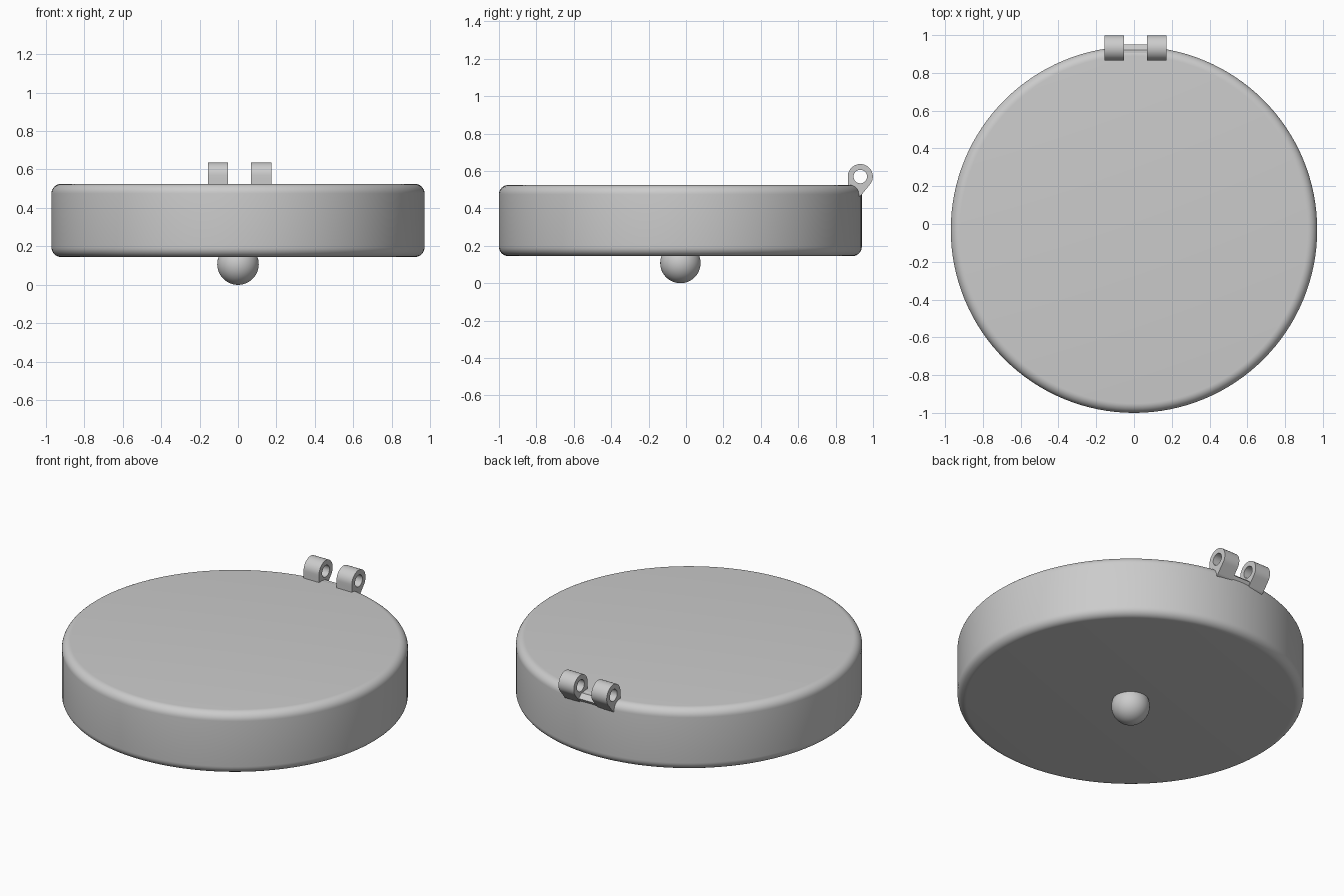
import bpy, bmesh, math
from mathutils import Vector

cube = bpy.data.objects.get("Cube")
if cube:
    bpy.data.objects.remove(cube, do_unlink=True)

grey = bpy.data.materials.new("plain grey")
grey.use_nodes = True
COLOUR = (0.6, 0.6, 0.6, 1)
grey.diffuse_color = COLOUR
grey.node_tree.nodes["Principled BSDF"].inputs["Base Color"].default_value = COLOUR

CENTRE_Y = -0.03
HINGE_Y, HINGE_Z = 0.932, 0.57


def finish(name, bm, angle=35):
    bmesh.ops.recalc_face_normals(bm, faces=bm.faces)
    mesh = bpy.data.meshes.new(name)
    bm.to_mesh(mesh)
    bm.free()
    mesh.materials.append(grey)
    obj = bpy.data.objects.new(name, mesh)
    bpy.context.collection.objects.link(obj)
    bpy.ops.object.select_all(action='DESELECT')
    obj.select_set(True)
    bpy.context.view_layer.objects.active = obj
    bpy.ops.object.shade_smooth_by_angle(angle=math.radians(angle))
    return obj


def extrude_x(bm, outline, x0, x1):
    """Extrude a closed (y, z) outline along x."""
    face = bm.faces.new([bm.verts.new((x0, y, z)) for y, z in outline])
    new = bmesh.ops.extrude_face_region(bm, geom=[face])["geom"]
    bmesh.ops.translate(bm, vec=(x1 - x0, 0, 0),
                        verts=[v for v in new if isinstance(v, bmesh.types.BMVert)])


# Round body with rolled edges: spun half profile
bm = bmesh.new()
R, BOTTOM, TOP, ROLL = 0.97, 0.145, 0.525, 0.05
profile = [(0, BOTTOM)]
for cz, start in ((BOTTOM + ROLL, -90), (TOP - ROLL, 0)):
    for i in range(9):
        a = math.radians(start + i * 90 / 8)
        profile.append((R - ROLL + ROLL * math.cos(a), cz + ROLL * math.sin(a)))
profile.append((0, TOP))
verts = [bm.verts.new((r, CENTRE_Y, z)) for r, z in profile]
edges = [bm.edges.new(pair) for pair in zip(verts, verts[1:])]
bmesh.ops.spin(bm, geom=verts + edges, cent=(0, CENTRE_Y, 0), axis=(0, 0, 1),
               angle=math.tau, steps=128)
bmesh.ops.remove_doubles(bm, verts=bm.verts, dist=0.0005)
finish("body", bm)

# Ball set into the underside
bm = bmesh.new()
bmesh.ops.create_uvsphere(bm, u_segments=48, v_segments=24, radius=0.108)
bmesh.ops.translate(bm, verts=bm.verts, vec=(0, CENTRE_Y, 0.108))
finish("bottom_knob", bm)


# Hinge lug: rounded eye, straight front and a tail slanting into the rim
def lug(name, x0, x1, outer=0.067, inner=0.036, n=48):
    bm = bmesh.new()
    rings = []
    for x in (x0, x1):
        out, hole = [], []
        for i in range(n):
            a = math.tau * i / n
            c, s = math.cos(a), math.sin(a)
            y, z = HINGE_Y + outer * c, HINGE_Z + outer * s
            deg = 360 * i / n
            if 180 < deg < 325:
                # slide the lower arc down onto the tail outline
                t = (deg - 180) / 145
                if t < 0.4:
                    y, z = HINGE_Y - outer, HINGE_Z - 0.12 * t / 0.4
                elif t < 0.6:
                    y, z = HINGE_Y - outer + outer * (t - 0.4) / 0.2, HINGE_Z - 0.12 + 0.015 * (t - 0.4) / 0.2
                else:
                    k = (t - 0.6) / 0.4
                    y, z = HINGE_Y + 0.055 * k, HINGE_Z - 0.105 + 0.067 * k
            out.append(bm.verts.new((x, y, z)))
            hole.append(bm.verts.new((x, HINGE_Y + inner * c, HINGE_Z + inner * s)))
        rings.append((out, hole))
    (o0, h0), (o1, h1) = rings
    for i in range(n):
        j = (i + 1) % n
        for a, b in ((o0, o1), (o1, h1), (h1, h0), (h0, o0)):
            bm.faces.new((a[i], a[j], b[j], b[i]))
    finish(name, bm, 30)


lug("hinge_lug_right", -0.157, -0.052)
lug("hinge_lug_left", 0.068, 0.173)

# Low bridge joining the lugs at the rim
bm = bmesh.new()
extrude_x(bm, [(0.885, 0.45), (0.885, 0.522), (0.922, 0.522),
               (0.95, 0.497), (0.93, 0.465)], -0.06, 0.076)
finish("hinge_bridge", bm)
